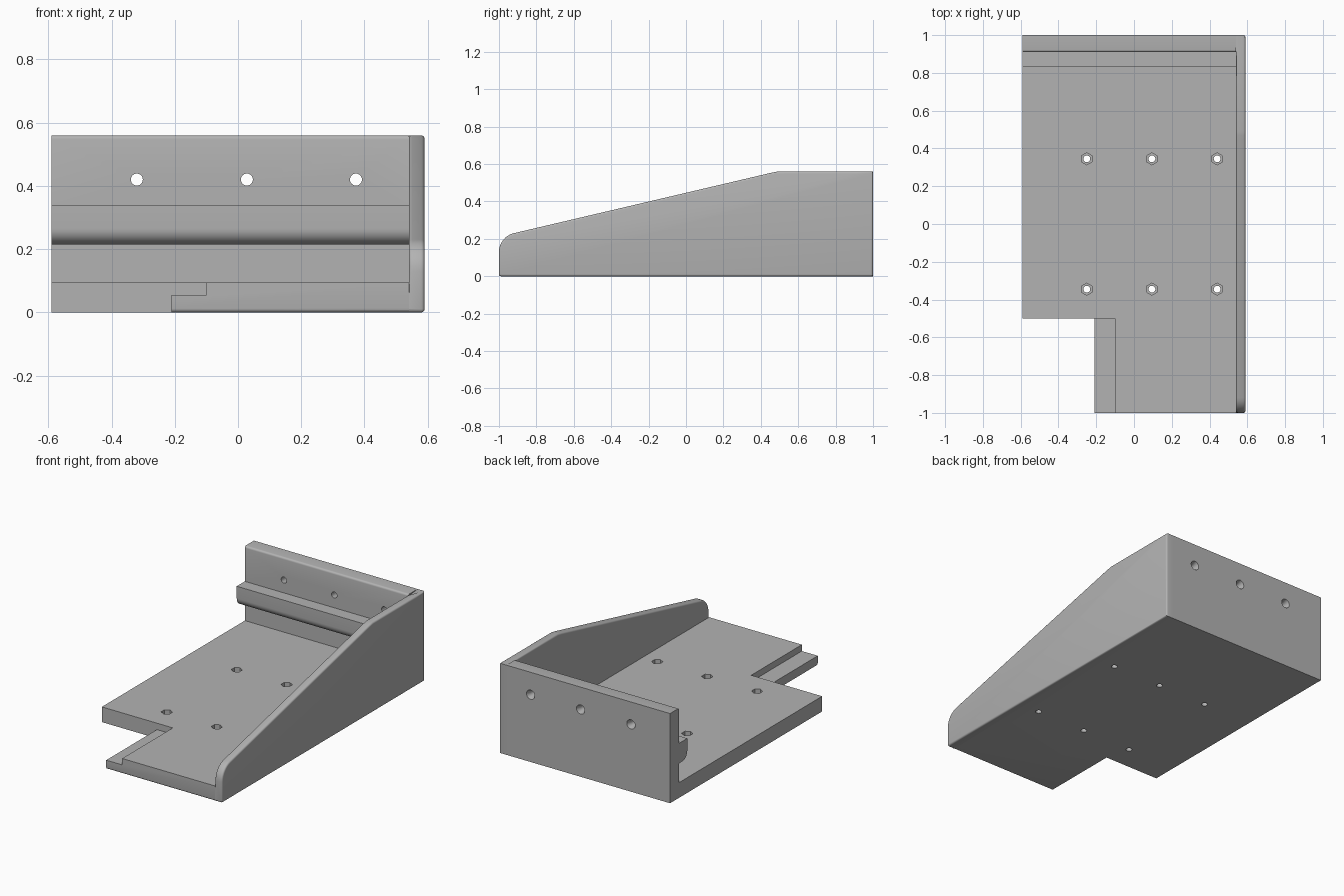
import bpy, bmesh, math
from mathutils import Matrix

cube = bpy.data.objects.get("Cube")
if cube:
    bpy.data.objects.remove(cube, do_unlink=True)

grey = bpy.data.materials.new("plain grey")
grey.use_nodes = True
grey.diffuse_color = (0.45, 0.45, 0.45, 1)
grey.node_tree.nodes["Principled BSDF"].inputs["Base Color"].default_value = grey.diffuse_color

ROUND = 0.012
LEFT, RIGHT, INNER = -0.59, 0.59, 0.54
FLOOR, TOP, WALL_Y = 0.095, 0.56, 0.91


def add(name, bm):
    bmesh.ops.recalc_face_normals(bm, faces=bm.faces)
    mesh = bpy.data.meshes.new(name)
    bm.to_mesh(mesh)
    bm.free()
    mesh.materials.append(grey)
    obj = bpy.data.objects.new(name, mesh)
    bpy.context.scene.collection.objects.link(obj)
    return obj


def extrude_x(name, profile, x0, x1, rounded):
    """Extrude a (y, z) profile along x and round the edges chosen by a rule."""
    bm = bmesh.new()
    face = bm.faces.new([bm.verts.new((x0, y, z)) for y, z in profile])
    out = bmesh.ops.extrude_face_region(bm, geom=[face])
    moved = [v for v in out["geom"] if isinstance(v, bmesh.types.BMVert)]
    bmesh.ops.translate(bm, verts=moved, vec=(x1 - x0, 0, 0))
    bmesh.ops.recalc_face_normals(bm, faces=bm.faces)
    edges = [e for e in bm.edges if rounded(e.verts[0].co, e.verts[1].co)]
    bmesh.ops.bevel(bm, geom=edges, offset=ROUND, segments=4, profile=0.5,
                    affect='EDGES', clamp_overlap=True)
    return add(name, bm)


def box(name, lo, hi):
    bm = bmesh.new()
    bmesh.ops.create_cube(bm, size=1)
    for v in bm.verts:
        v.co = [(a + b) / 2 + c * (b - a) for a, b, c in zip(lo, hi, v.co)]
    return add(name, bm)


def drill(name, centre, r1, r2, depth, sides, axis='Z'):
    """Prism or cone cutter: r1 at the low end, r2 at the high end of its axis."""
    bm = bmesh.new()
    turn = Matrix.Rotation(-math.pi / 2, 4, 'X') if axis == 'Y' else Matrix()
    bmesh.ops.create_cone(bm, cap_ends=True, segments=sides, radius1=r1, radius2=r2,
                          depth=depth, matrix=Matrix.Translation(centre) @ turn)
    return add(name, bm)


def combine(target, other, operation):
    mod = target.modifiers.new("combine", 'BOOLEAN')
    mod.operation, mod.solver, mod.object = operation, 'EXACT', other
    graph = bpy.context.evaluated_depsgraph_get()
    mesh = bpy.data.meshes.new_from_object(target.evaluated_get(graph))
    target.modifiers.clear()
    target.data = mesh
    bpy.data.objects.remove(other, do_unlink=True)


def arc(cy, cz, r, start, end, steps):
    angles = [math.radians(start + (end - start) * i / steps) for i in range(steps + 1)]
    return [(cy + r * math.cos(a), cz + r * math.sin(a)) for a in angles]


def front_bottom(a, b):
    return max(a.y, b.y) < -0.99 and max(a.z, b.z) < 0.01


# Floor, back wall and rail share one section
rail = [(WALL_Y, 0.34), (0.83, 0.34)] + arc(0.88, 0.265, 0.05, 180, 270, 8) + [(WALL_Y, 0.215)]
section = [(-1, 0), (-1, FLOOR), (WALL_Y, FLOOR)] + rail[::-1] + [(WALL_Y, TOP), (1, TOP), (1, 0)]


def body_rounded(a, b):
    wall_lip = all(abs(p.y - WALL_Y) < 0.001 and p.z > TOP - 0.01 for p in (a, b))
    return front_bottom(a, b) or wall_lip


body = extrude_x("mounting_bracket", section, LEFT, INNER, body_rounded)

# Sloping side wall
outline = ([(-1, 0)] + arc(-0.897, 0.13, 0.103, 180, 103, 8)
           + [(0.45, 0.552), (0.47, 0.556), (0.49, TOP), (WALL_Y, TOP), (1, TOP), (1, 0)])


def side_rounded(a, b):
    outer = min(a.x, b.x) > RIGHT - 0.001
    inner_lip = (max(a.x, b.x) < INNER + 0.001 and min(a.z, b.z) > 0.12
                 and (a.y + b.y) / 2 < WALL_Y)
    return outer or inner_lip or front_bottom(a, b)


side = extrude_x("side_wall", outline, INNER, RIGHT, side_rounded)

# Front left notch and the low step beside it
combine(body, box("notch_cutter", (-0.7, -1.1, -0.1), (-0.21, -0.5, 0.2)), 'DIFFERENCE')
combine(body, box("step_cutter", (-0.3, -1.1, 0.055), (-0.10, -0.5, 0.2)), 'DIFFERENCE')

# Floor holes with hexagonal pockets on top
for x in (-0.25, 0.095, 0.44):
    for y in (-0.345, 0.345):
        combine(body, drill("floor_hole", (x, y, 0.05), 0.018, 0.018, 0.3, 24), 'DIFFERENCE')
        combine(body, drill("nut_pocket", (x, y, FLOOR), 0.032, 0.032, 0.08, 6), 'DIFFERENCE')

# Back wall holes, countersunk from behind
for x in (-0.32, 0.028, 0.373):
    combine(body, drill("wall_hole", (x, 0.95, 0.42), 0.019, 0.019, 0.3, 24, 'Y'), 'DIFFERENCE')
    combine(body, drill("countersink", (x, 0.99, 0.42), 0.019, 0.032, 0.04, 24, 'Y'), 'DIFFERENCE')

combine(body, side, 'UNION')

# Smooth rounded edges, crisp corners
bpy.ops.object.select_all(action='DESELECT')
body.select_set(True)
bpy.context.view_layer.objects.active = body
bpy.ops.object.shade_smooth_by_angle(angle=math.radians(35))
